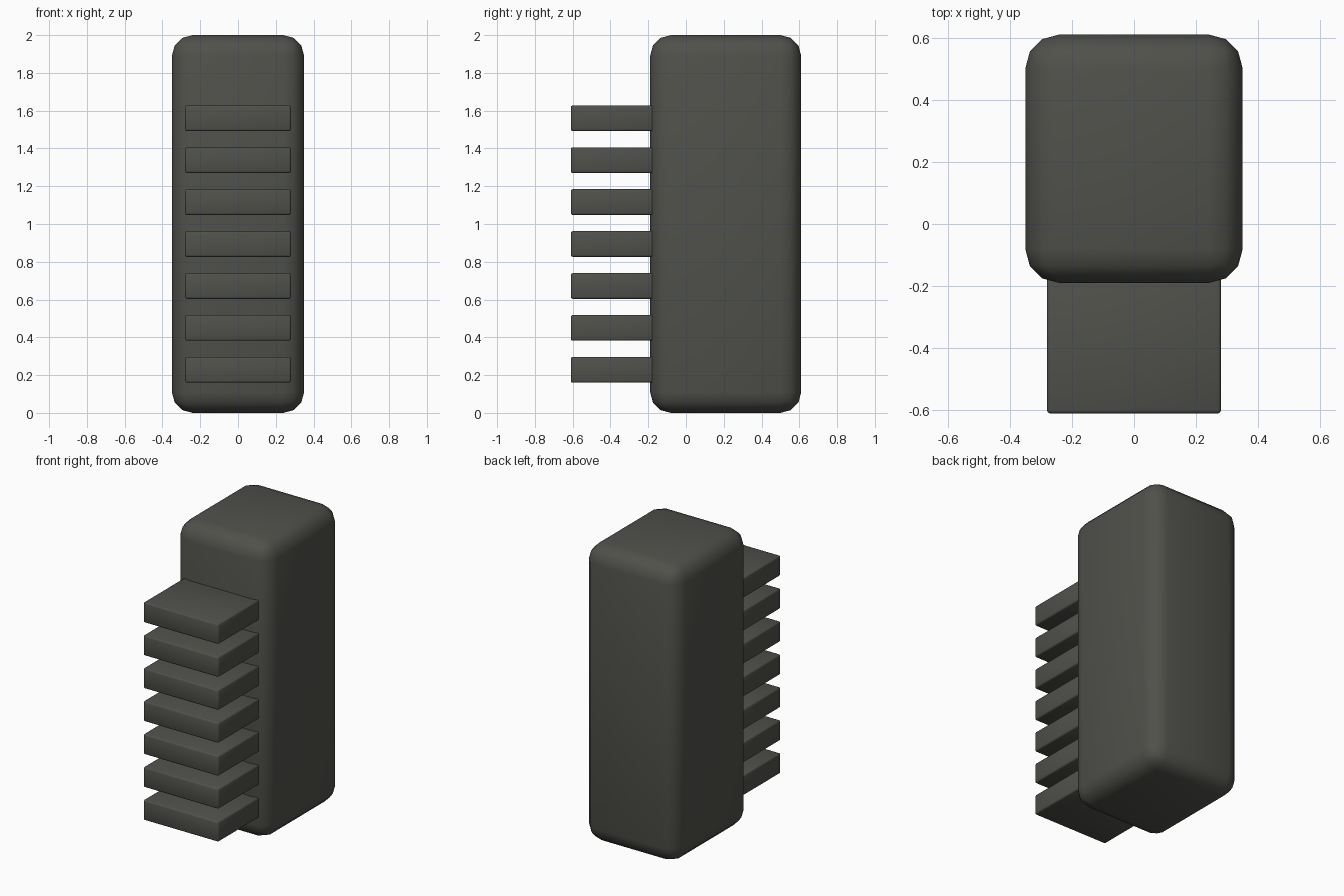
import bpy

if "Cube" in bpy.data.objects:
    bpy.data.objects.remove(bpy.data.objects["Cube"])

dark = bpy.data.materials.new("dark_grey")
dark.diffuse_color = (0.08, 0.08, 0.07, 1)
dark.use_nodes = True
dark.node_tree.nodes["Principled BSDF"].inputs["Base Color"].default_value = dark.diffuse_color


def rounded_box(name, lo, hi, radius, segments):
    """Box between two corners with bevelled edges and smooth shading."""
    centre = [(a + b) / 2 for a, b in zip(lo, hi)]
    bpy.ops.mesh.primitive_cube_add(size=1, location=centre)
    ob = bpy.context.object
    ob.name = name
    ob.scale = [b - a for a, b in zip(lo, hi)]
    bpy.ops.object.transform_apply(location=False, rotation=False, scale=True)
    bevel = ob.modifiers.new("Bevel", 'BEVEL')
    bevel.width = radius
    bevel.segments = segments
    bpy.ops.object.modifier_apply(modifier=bevel.name)
    bpy.ops.object.shade_smooth()
    ob.data.materials.append(dark)
    return ob


# Main upright block
rounded_box("body", (-0.35, -0.19, 0), (0.35, 0.61, 2), 0.11, 3)

# Stack of seven flat fins on the front
for i in range(7):
    z = 0.228 + 0.222 * i
    rounded_box(f"fin_{i + 1}", (-0.28, -0.61, z - 0.068),
                (0.28, -0.14, z + 0.068), 0.01, 2)
